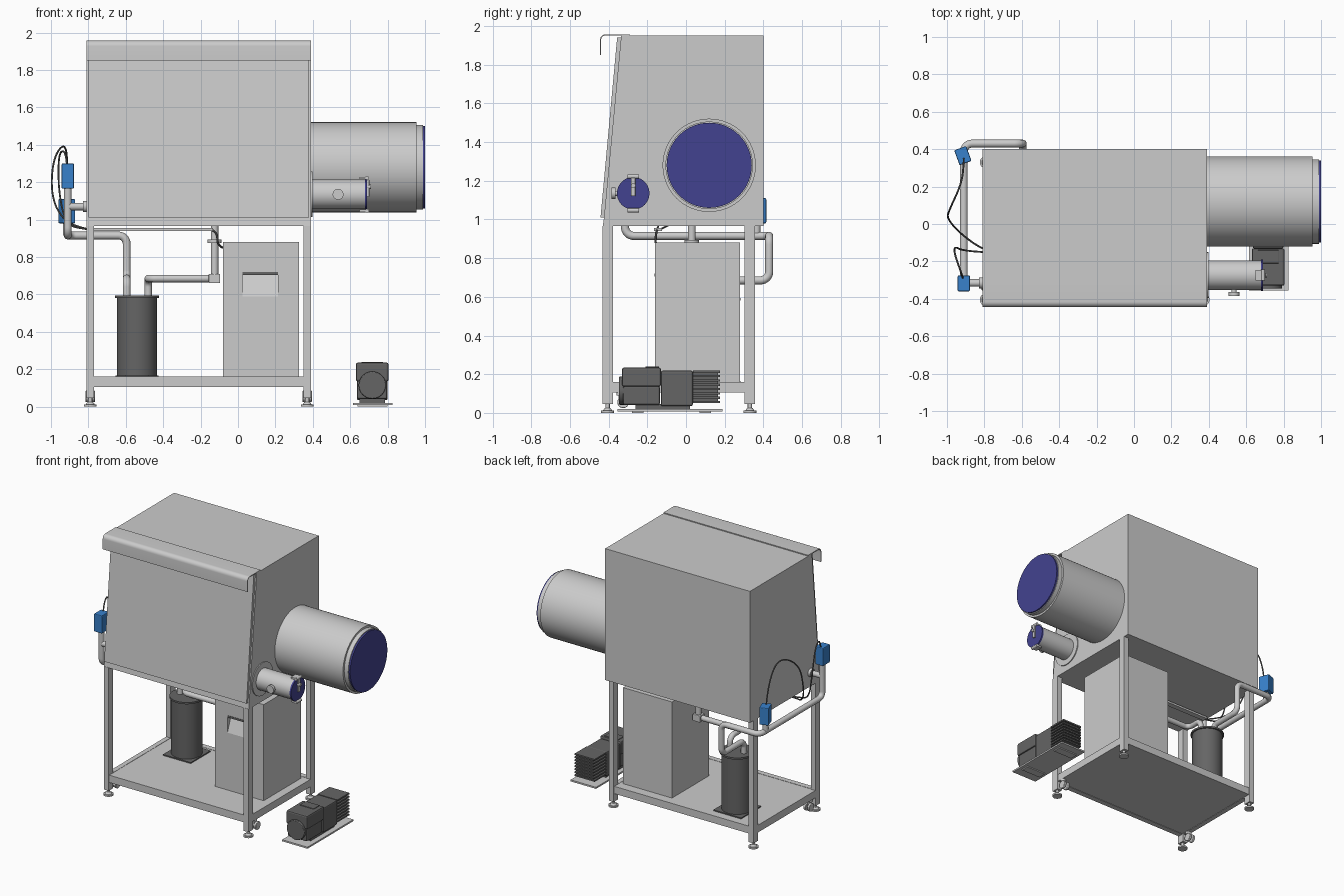
import bpy, bmesh, math
from mathutils import Vector, Matrix

if "Cube" in bpy.data.objects:
    bpy.data.objects.remove(bpy.data.objects["Cube"])


def mat(name, c):
    m = bpy.data.materials.new(name)
    m.diffuse_color = (*c, 1)
    m.use_nodes = True
    m.node_tree.nodes["Principled BSDF"].inputs["Base Color"].default_value = m.diffuse_color
    return m


NAVY = mat("door_navy", (0.055, 0.055, 0.28))
BLUE = mat("actuator_blue", (0.04, 0.22, 0.6))
DARK = mat("dark_grey", (0.13, 0.13, 0.13))


def finish(name, bm, m=None, smooth=False, bevel=0):
    bmesh.ops.recalc_face_normals(bm, faces=bm.faces)
    me = bpy.data.meshes.new(name)
    bm.to_mesh(me)
    bm.free()
    ob = bpy.data.objects.new(name, me)
    bpy.context.collection.objects.link(ob)
    if m:
        me.materials.append(m)
    if bevel:
        b = ob.modifiers.new("bevel", 'BEVEL')
        b.width, b.segments = bevel, 2
    if smooth:
        bpy.context.view_layer.objects.active = ob
        ob.select_set(True)
        bpy.ops.object.shade_smooth_by_angle(angle=math.radians(35))
        ob.select_set(False)
    return ob


def box(name, x, y, z, m=None, bevel=0, turn=0):
    bm = bmesh.new()
    c = Vector((sum(x) / 2, sum(y) / 2, sum(z) / 2))
    size = (x[1] - x[0], y[1] - y[0], z[1] - z[0], 1)
    bmesh.ops.create_cube(bm, size=1, matrix=Matrix.Translation(c)
                          @ Matrix.Rotation(turn, 4, 'Z') @ Matrix.Diagonal(size))
    return finish(name, bm, m, bevel=bevel)


def cyl(name, a, b, r, m=None, n=32, r2=None, bevel=0):
    a, b = Vector(a), Vector(b)
    bm = bmesh.new()
    rot = (b - a).to_track_quat('Z', 'Y').to_matrix().to_4x4()
    bmesh.ops.create_cone(bm, cap_ends=True, segments=n, radius1=r, radius2=r if r2 is None else r2,
                          depth=(b - a).length, matrix=Matrix.Translation((a + b) / 2) @ rot)
    return finish(name, bm, m, True, bevel)


def profile_x(name, pts, x0, x1, m=None, smooth=False):
    # closed (y, z) outline pushed along x
    bm = bmesh.new()
    f = bm.faces.new([bm.verts.new((x0, y, z)) for y, z in pts])
    new = bmesh.ops.extrude_face_region(bm, geom=[f])["geom"]
    bmesh.ops.translate(bm, vec=(x1 - x0, 0, 0), verts=[v for v in new if isinstance(v, bmesh.types.BMVert)])
    return finish(name, bm, m, smooth)


def tube(name, pts, r, m=None, bend=0, sides=4):
    # swept tube: filleted corners for pipes, flowing curve for cables
    cu = bpy.data.curves.new(name, 'CURVE')
    cu.dimensions, cu.bevel_depth, cu.bevel_resolution, cu.use_fill_caps = '3D', r, sides, True
    pts = [Vector(p) for p in pts]
    if bend:
        out = [pts[0]]
        for p, c, n in zip(pts, pts[1:], pts[2:]):
            a, b = c + (p - c).normalized() * bend, c + (n - c).normalized() * bend
            o = a + b - c
            for i in range(9):
                t = i / 8 * math.pi / 2
                out.append(o + (a - o) * math.cos(t) + (b - o) * math.sin(t))
        pts = out + [pts[-1]]
    sp = cu.splines.new('POLY' if bend else 'NURBS')
    sp.points.add(len(pts) - 1)
    for sp_pt, p in zip(sp.points, pts):
        sp_pt.co = (*p, 1)
    if not bend:
        sp.order_u, sp.use_endpoint_u, sp.resolution_u = 3, True, 8
    tmp = bpy.data.objects.new(name + "_path", cu)
    bpy.context.collection.objects.link(tmp)
    me = bpy.data.meshes.new_from_object(tmp.evaluated_get(bpy.context.evaluated_depsgraph_get()))
    bm = bmesh.new()
    bm.from_mesh(me)
    bpy.data.objects.remove(tmp)
    return finish(name, bm, m, True)


# Main chamber with sloped front
profile_x("chamber", [(-0.43, 0.965), (-0.425, 1.0), (-0.335, 1.95), (0.40, 1.95), (0.40, 0.965)], -0.81, 0.39)

# Front window panel with raised rim
win = profile_x("front_window", [(-0.442, 1.01), (-0.42, 1.01), (-0.334, 1.94), (-0.356, 1.94)], -0.80, 0.38)
bm = bmesh.new()
bm.from_mesh(win.data)
front = min(bm.faces, key=lambda f: f.calc_center_median().y)
bmesh.ops.inset_region(bm, faces=[front], thickness=0.03, depth=0)
bmesh.ops.translate(bm, vec=(0, 0.007, 0), verts=front.verts)
bm.to_mesh(win.data)
bm.free()

# Curled hood sheet along the top front edge
arc = [(-0.415 - 0.03 * math.sin(t), 1.927 + 0.03 * math.cos(t)) for t in [i * math.pi / 16 for i in range(9)]]
inner = [(-0.415 - 0.024 * math.sin(t), 1.927 + 0.024 * math.cos(t)) for t in [i * math.pi / 16 for i in range(9)]]
profile_x("hood", [(-0.29, 1.957)] + arc + [(-0.445, 1.85), (-0.439, 1.85)] + inner[::-1] + [(-0.29, 1.949)],
          -0.81, 0.39, smooth=True)

# Stand: legs, levelling feet, front casters
for sx, x in (("left", -0.79), ("right", 0.37)):
    for sy, y in (("front", -0.405), ("back", 0.33)):
        n = f"{sy}_{sx}_"
        box(n + "leg", (x - 0.02, x + 0.02), (y - 0.027, y + 0.027), (0.045, 0.967))
        cyl(n + "foot_disc", (x, y, 0), (x, y, 0.012), 0.034)
        cyl(n + "foot_cone", (x, y, 0.012), (x, y, 0.026), 0.024, r2=0.014)
        cyl(n + "foot_stem", (x, y, 0.02), (x, y, 0.05), 0.011, n=16)
    for d in (-0.016, 0.016):
        cyl(sx + "_caster_wheel", (x + d - 0.009, -0.325, 0.055), (x + d + 0.009, -0.325, 0.055), 0.03, bevel=0.003)
    cyl(sx + "_caster_axle", (x - 0.02, -0.325, 0.055), (x + 0.02, -0.325, 0.055), 0.009, n=12)
    box(sx + "_caster_fork", (x - 0.006, x + 0.006), (-0.35, -0.32), (0.05, 0.095))
    cyl(sx + "_caster_plate", (x, -0.34, 0.09), (x, -0.34, 0.108), 0.02)
    box(sx + "_side_rail", (x - 0.018, x + 0.018), (-0.38, 0.305), (0.105, 0.16))
for s, y in (("front", -0.405), ("back", 0.33)):
    box(s + "_rail", (-0.77, 0.35), (y - 0.02, y + 0.02), (0.105, 0.16))
box("shelf", (-0.775, 0.355), (-0.39, 0.315), (0.108, 0.158))

# Cabinet with a wedge shaped pocket cut in its front
cab = box("cabinet", (-0.08, 0.325), (-0.16, 0.28), (0.16, 0.88))
cut = profile_x("pocket_cutter", [(-0.17, 0.59), (-0.16, 0.59), (-0.11, 0.72), (-0.17, 0.72)], 0.025, 0.215)
mod = cab.modifiers.new("pocket", 'BOOLEAN')
mod.object, mod.operation, mod.solver = cut, 'DIFFERENCE', 'EXACT'
cut.hide_render = True
cut.hide_set(True)
box("pocket_lip", (0.025, 0.215), (-0.162, -0.125), (0.705, 0.72), DARK)

# Large side airlock
Y, Z = 0.12, 1.28
cyl("large_airlock", (0.38, Y, Z), (0.955, Y, Z), 0.241, n=64)
cyl("large_airlock_collar", (0.95, Y, Z), (0.988, Y, Z), 0.226, n=64)
cyl("large_airlock_door", (0.985, Y, Z), (1.0, Y, Z), 0.22, NAVY, 64)

# Small side airlock, clamp and side knob
Y, Z = -0.273, 1.135
cyl("small_airlock_flange", (0.385, Y, Z), (0.397, Y, Z), 0.122, n=48)
cyl("small_airlock", (0.39, Y, Z), (0.678, Y, Z), 0.079, n=48)
cyl("small_airlock_door", (0.678, Y, Z), (0.69, Y, Z), 0.084, NAVY, 48)
box("clamp_bar", (0.69, 0.702), (Y - 0.011, Y + 0.011), (1.12, 1.215), bevel=0.003)
cyl("clamp_screw", (0.685, Y, 1.175), (0.712, Y, 1.175), 0.012, n=16)
for s, z in (("upper", 1.222), ("lower", 1.047)):
    cyl(s + "_clamp_hinge", (0.69, Y - 0.03, z), (0.69, Y + 0.03, z), 0.011, n=16)
    box(s + "_clamp_link", (0.65, 0.692), (Y - 0.028, Y + 0.028), (z - 0.006, z + 0.006))
cyl("knob_stem", (0.535, -0.34, Z), (0.535, -0.37, Z), 0.013, n=16)
cyl("knob", (0.535, -0.364, Z), (0.535, -0.384, Z), 0.029)

# Filter column on a square base
X, Y = -0.54, 0.165
box("column_base", (X - 0.115, X + 0.115), (Y - 0.118, Y + 0.118), (0.158, 0.166), DARK)
cyl("filter_column", (X, Y, 0.16), (X, Y, 0.59), 0.107, DARK, 48)
cyl("column_lid", (X, Y, 0.582), (X, Y, 0.595), 0.118, DARK, 48)

# Gas pipes
tube("left_pipe", [(-0.91, -0.315, 1.17), (-0.91, -0.315, 0.915), (-0.91, 0.43, 0.915), (-0.595, 0.43, 0.915),
                   (-0.595, 0.43, 0.685), (-0.595, Y, 0.685), (-0.595, Y, 0.585)], 0.021, bend=0.045)
cyl("wall_pipe", (-0.80, -0.315, 1.07), (-0.91, -0.315, 1.07), 0.02)
cyl("wall_pipe_flange", (-0.83, -0.315, 1.07), (-0.808, -0.315, 1.07), 0.03)
tube("return_pipe", [(-0.48, Y, 0.585), (-0.48, Y, 0.685), (-0.48, 0.03, 0.685), (-0.13, 0.03, 0.685)],
     0.02, bend=0.045)
box("return_elbow", (-0.157, -0.095), (0.0, 0.06), (0.66, 0.71), bevel=0.005)
cyl("riser_pipe", (-0.125, 0.03, 0.69), (-0.125, 0.03, 0.97), 0.02)
cyl("riser_flange", (-0.125, 0.03, 0.875), (-0.125, 0.03, 0.893), 0.038)
cyl("valve_stub", (-0.915, 0.365, 0.915), (-0.915, 0.365, 0.99), 0.02)

# Valve actuators
box("front_actuator", (-0.943, -0.877), (-0.36, -0.275), (1.165, 1.30), BLUE, 0.006)
box("back_actuator", (-0.949, -0.881), (0.323, 0.408), (0.98, 1.11), BLUE, 0.006, math.radians(20))

# Cables
tube("back_cable", [(-0.91, 0.35, 1.10), (-0.91, 0.33, 1.25), (-0.92, 0.22, 1.42), (-0.99, 0.07, 1.33),
                    (-1.0, 0.03, 1.12), (-0.93, -0.05, 0.99), (-0.82, -0.13, 0.95), (-0.78, -0.14, 0.945)],
     0.005, DARK, sides=2)
tube("front_cable", [(-0.915, -0.29, 1.29), (-0.92, -0.27, 1.37), (-0.96, -0.16, 1.36), (-0.96, -0.12, 1.15),
                     (-0.92, -0.14, 0.97), (-0.82, -0.15, 0.95), (-0.78, -0.15, 0.945)], 0.005, DARK, sides=2)
box("cable_tray", (-0.78, -0.135), (-0.165, -0.125), (0.94, 0.955))
tube("cabinet_cable", [(-0.14, -0.15, 0.945), (-0.11, -0.155, 0.93), (-0.11, -0.16, 0.86), (-0.08, -0.12, 0.85)],
     0.006, DARK, sides=2)

# Vacuum pump on the floor
box("pump_plate", (0.615, 0.825), (-0.355, 0.188), (0.008, 0.02))
for y in (-0.25, 0.1):
    box("pump_plate_pad", (0.64, 0.80), (y - 0.03, y + 0.03), (0, 0.01))
box("pump_skid", (0.65, 0.785), (-0.26, 0.02), (0.018, 0.045), DARK)
box("pump_head_upper", (0.63, 0.805), (-0.33, -0.13), (0.135, 0.235), DARK, 0.01)
box("pump_head_lower", (0.637, 0.798), (-0.325, -0.135), (0.04, 0.14), DARK, 0.01)
cyl("pump_front_cap", (0.718, -0.346, 0.115), (0.718, -0.31, 0.115), 0.073, DARK, bevel=0.004)
box("pump_top_block", (0.66, 0.775), (-0.21, -0.14), (0.228, 0.24), DARK, 0.003)
box("pump_body", (0.635, 0.80), (-0.13, 0.035), (0.035, 0.218), DARK, 0.008)
box("pump_motor_core", (0.65, 0.785), (0.03, 0.165), (0.055, 0.21), DARK)
for i in range(8):
    z = 0.05 + i * 0.0225
    box(f"motor_fin_{i + 1}", (0.635, 0.80), (0.035, 0.175), (z, z + 0.011), DARK)
